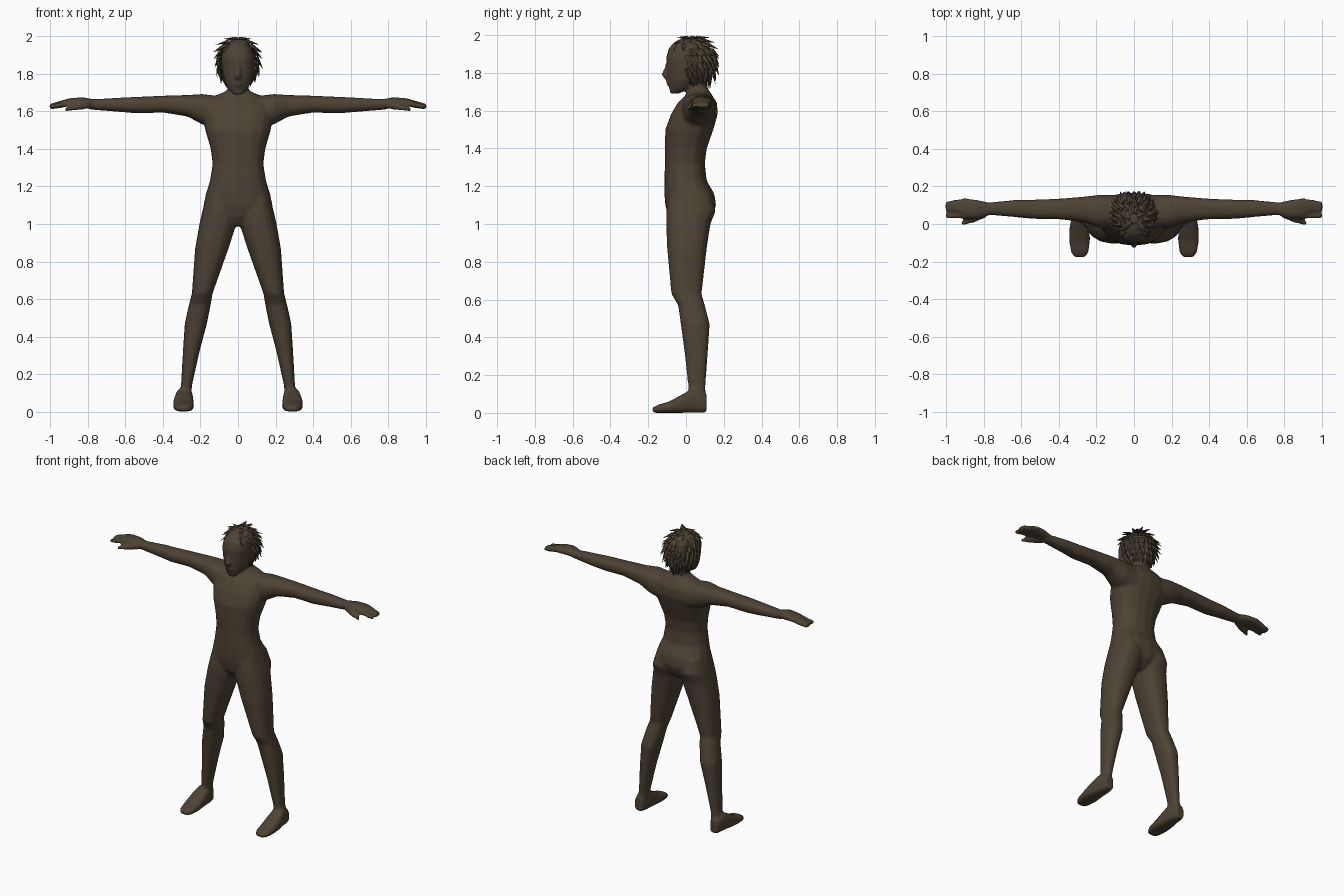
import bpy, bmesh, math, random
from mathutils import Vector

random.seed(4)
cube = bpy.data.objects.get("Cube")
if cube:
    bpy.data.objects.remove(cube)

brown = bpy.data.materials.new("dark brown")
brown.use_nodes = True
color = (0.075, 0.055, 0.035, 1)
brown.diffuse_color = color
brown.node_tree.nodes["Principled BSDF"].inputs["Base Color"].default_value = color


def loft(bm, axis, sections, side=1, sides=16, square=0.85):
    """Skin rounded rings; each section is (position, low a, high a, low b, high b)."""
    rings = []
    for t, a0, a1, b0, b1 in sections:
        ring = []
        for i in range(sides):
            angle = math.tau * i / sides
            c, s = math.cos(angle), math.sin(angle)
            a = (a0 + a1) / 2 + (a1 - a0) / 2 * math.copysign(abs(c) ** square, c)
            b = (b0 + b1) / 2 + (b1 - b0) / 2 * math.copysign(abs(s) ** square, s)
            x, y, z = {"x": (t, a, b), "y": (a, t, b), "z": (a, b, t)}[axis]
            ring.append(bm.verts.new((x * side, y, z)))
        rings.append(ring)
    for low, high in zip(rings, rings[1:]):
        for i in range(sides):
            j = (i + 1) % sides
            bm.faces.new((low[i], low[j], high[j], high[i]))
    bm.faces.new(rings[0])
    bm.faces.new(rings[-1])


def column(sections):
    """Turn symmetric (height, half width, front, back) rows into loft sections."""
    return [(z, -w, w, front, back) for z, w, front, back in sections]


def finish(name, bm):
    bmesh.ops.recalc_face_normals(bm, faces=bm.faces)
    mesh = bpy.data.meshes.new(name)
    bm.to_mesh(mesh)
    bm.free()
    mesh.materials.append(brown)
    obj = bpy.data.objects.new(name, mesh)
    bpy.context.collection.objects.link(obj)
    return obj


torso = column([
    (0.99, 0.05, -0.06, 0.08), (1.04, 0.13, -0.095, 0.14), (1.1, 0.185, -0.11, 0.16),
    (1.16, 0.172, -0.115, 0.15), (1.23, 0.15, -0.115, 0.11), (1.32, 0.136, -0.112, 0.1),
    (1.4, 0.146, -0.112, 0.11), (1.5, 0.175, -0.11, 0.145), (1.58, 0.19, -0.08, 0.168),
    (1.64, 0.17, -0.045, 0.165), (1.68, 0.13, -0.005, 0.14), (1.71, 0.06, 0.01, 0.12)])
neck = column([(1.64, 0.075, -0.01, 0.13), (1.71, 0.056, 0.005, 0.115), (1.82, 0.055, 0, 0.11)])
head = column([
    (1.69, 0.025, -0.082, -0.04), (1.72, 0.052, -0.09, 0.03), (1.76, 0.073, -0.095, 0.08),
    (1.82, 0.086, -0.1, 0.11), (1.88, 0.09, -0.106, 0.125), (1.93, 0.083, -0.092, 0.12),
    (1.965, 0.055, -0.06, 0.085), (1.985, 0.02, -0.02, 0.04)])
nose = column([(1.77, 0.014, -0.115, -0.06), (1.79, 0.018, -0.132, -0.06),
               (1.81, 0.013, -0.122, -0.06), (1.85, 0.01, -0.108, -0.06)])
lips = column([(1.735, 0.018, -0.1, -0.06), (1.75, 0.026, -0.108, -0.06), (1.765, 0.018, -0.1, -0.06)])

leg = [
    (1.16, 0.03, 0.165, -0.09, 0.13), (1.07, 0.008, 0.19, -0.105, 0.158),
    (1, 0.008, 0.206, -0.106, 0.13), (0.87, 0.05, 0.229, -0.1, 0.11),
    (0.63, 0.135, 0.246, -0.078, 0.083), (0.57, 0.145, 0.262, -0.042, 0.1),
    (0.47, 0.165, 0.284, -0.028, 0.126), (0.32, 0.205, 0.294, -0.008, 0.116),
    (0.14, 0.245, 0.304, 0.012, 0.103), (0.06, 0.25, 0.315, 0.01, 0.105),
    (0.01, 0.248, 0.322, 0.01, 0.1)]
foot = [
    (-0.178, 0.262, 0.316, 0, 0.028), (-0.15, 0.242, 0.337, 0, 0.042),
    (-0.09, 0.234, 0.346, 0, 0.06), (-0.02, 0.236, 0.344, 0, 0.098),
    (0.04, 0.24, 0.332, 0, 0.13), (0.108, 0.255, 0.318, 0, 0.1)]
arm = [
    (0.08, -0.02, 0.155, 1.5, 1.68), (0.19, -0.02, 0.155, 1.53, 1.693),
    (0.27, 0.01, 0.146, 1.573, 1.688), (0.4, 0.025, 0.135, 1.594, 1.684),
    (0.54, 0.027, 0.13, 1.59, 1.678), (0.64, 0.037, 0.128, 1.598, 1.673),
    (0.79, 0.05, 0.113, 1.61, 1.664)]
palm = [
    (0.76, 0.05, 0.112, 1.612, 1.664), (0.83, 0.028, 0.128, 1.622, 1.676),
    (0.9, 0.035, 0.138, 1.628, 1.67), (0.95, 0.062, 0.13, 1.618, 1.656),
    (1.005, 0.065, 0.12, 1.61, 1.64)]
index_finger = [(0.88, 0.028, 0.058, 1.63, 1.662), (1.005, 0.03, 0.052, 1.612, 1.636)]
thumb = [(0.79, 0.035, 0.075, 1.615, 1.655), (0.85, 0.008, 0.045, 1.608, 1.64),
         (0.92, -0.008, 0.018, 1.6, 1.622)]

# Body: overlapping lofts fused into one continuous skin
body = bmesh.new()
for part in (torso, neck, head, nose, lips):
    loft(body, "z", part)
for side in (1, -1):
    loft(body, "z", leg, side)
    loft(body, "y", foot, side, square=0.7)
    for part in (arm, palm, index_finger, thumb):
        loft(body, "x", part, side)
skin = finish("body", body)
fuse = skin.modifiers.new("fuse", "REMESH")
fuse.mode = "VOXEL"
fuse.voxel_size = 0.009
fuse.use_smooth_shade = True
soften = skin.modifiers.new("soften", "SMOOTH")
soften.factor = 0.5
soften.iterations = 5

# Hair cap: scalp shell cut away at the hairline and nape
center, radii = Vector((0, 0.03, 1.86)), Vector((0.101, 0.122, 0.128))
cap = bmesh.new()
bmesh.ops.create_uvsphere(cap, u_segments=28, v_segments=18, radius=1)
for v in cap.verts:
    v.co = center + v.co * radii
bare = [v for v in cap.verts if v.co.z < 1.76 or (v.co.y < 0.01 and v.co.z < 1.915)]
bmesh.ops.delete(cap, geom=bare, context="VERTS")
cap_object = finish("hair_cap", cap)
for face in cap_object.data.polygons:
    face.use_smooth = True

# Hair locks: flat pointed tufts in rows, sweeping down and back
locks = bmesh.new()
for row in range(9):
    elevation = math.radians(78 - 16 * row)
    reach = math.radians(165 if row < 3 else 105)
    count = max(6, round(15 * math.cos(elevation)))
    for i in range(count):
        turn = reach * (2 * (i + random.uniform(0.3, 0.7)) / count - 1)
        normal = Vector((math.sin(turn) * math.cos(elevation),
                         math.cos(turn) * math.cos(elevation), math.sin(elevation)))
        root = center + normal * radii
        across = Vector((math.cos(turn), -math.sin(turn), 0))
        down = normal.cross(across)
        if down.z > 0:
            down = -down
        flow = (down + normal * 0.25 + Vector((0, 0.3, 0))).normalized()
        tip = root + flow * random.uniform(0.055, 0.085)
        tip.y = min(tip.y, 0.175)
        tip.z = max(tip.z, 1.685)
        half = across * random.uniform(0.018, 0.026)
        corners = [root + half, root + normal * 0.012, root - half, root - normal * 0.01]
        base = [locks.verts.new(p) for p in corners]
        point = locks.verts.new(tip)
        locks.faces.new(base)
        for k in range(4):
            locks.faces.new((base[k], base[(k + 1) % 4], point))
finish("hair_locks", locks)
